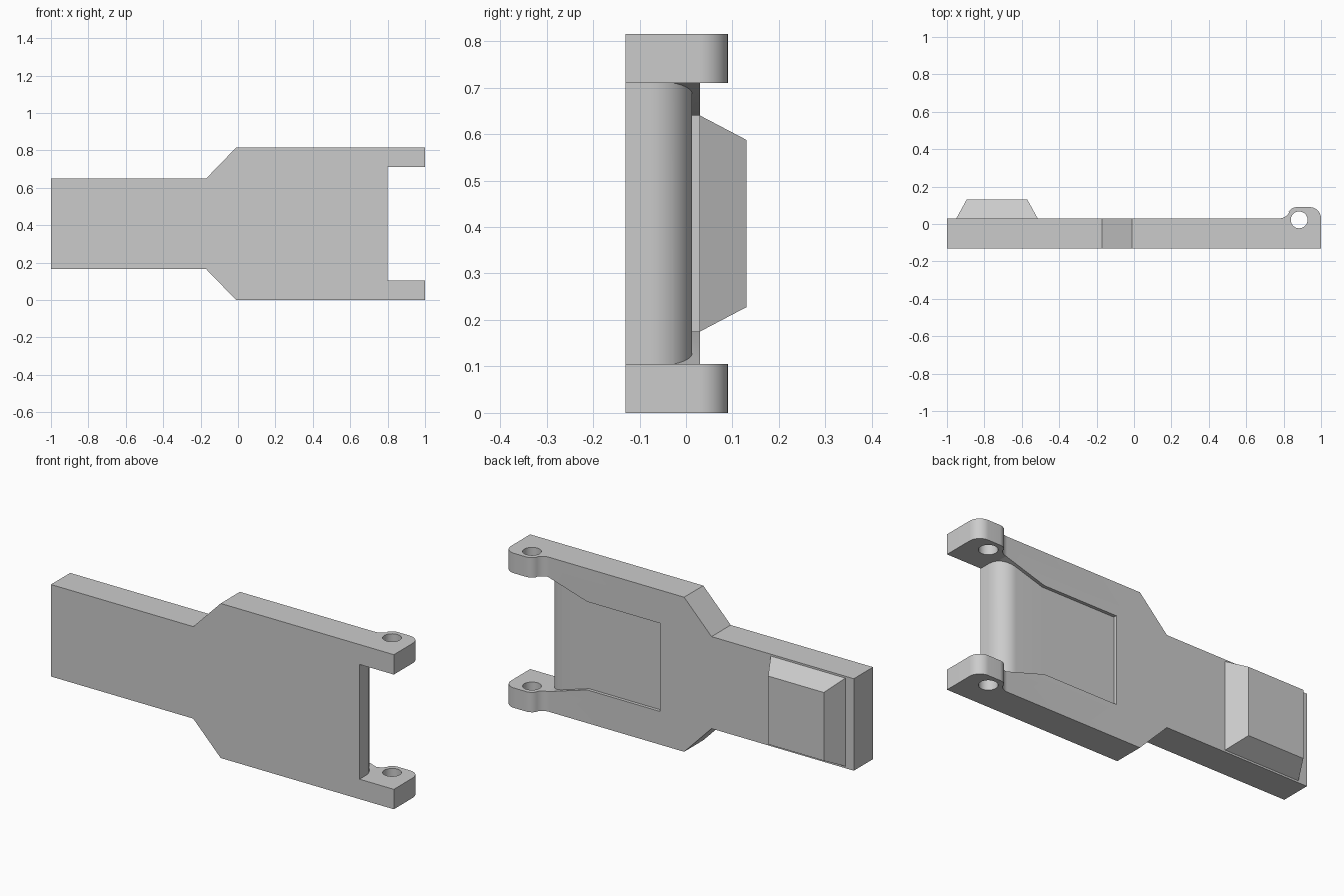
import bpy, bmesh
from math import sin, cos, radians

cube = bpy.data.objects.get("Cube")
if cube:
    bpy.data.objects.remove(cube, do_unlink=True)

grey = bpy.data.materials.new("plain grey")
colour = (0.6, 0.6, 0.6, 1)
grey.diffuse_color = colour
grey.use_nodes = True
grey.node_tree.nodes["Principled BSDF"].inputs["Base Color"].default_value = colour

MID = 0.4075   # height of the mirror plane
BACK = 0.03    # back surface of the plate
FRONT = -0.13


def arc(cx, cy, r, start, end, steps=16):
    angles = [radians(start + (end - start) * i / steps) for i in range(steps + 1)]
    return [(cx + r * cos(a), cy + r * sin(a)) for a in angles]


def make(name, bm):
    bmesh.ops.recalc_face_normals(bm, faces=bm.faces)
    mesh = bpy.data.meshes.new(name)
    bm.to_mesh(mesh)
    bm.free()
    mesh.materials.append(grey)
    obj = bpy.data.objects.new(name, mesh)
    bpy.context.collection.objects.link(obj)
    return obj


def prism(name, points, place, low, high):
    """Extrude a profile; place(a, b, depth) gives the 3D position."""
    bm = bmesh.new()
    rings = [[bm.verts.new(place(a, b, d)) for a, b in points] for d in (low, high)]
    n = len(points)
    for ring in rings:
        bm.faces.new(ring)
    for i in range(n):
        j = (i + 1) % n
        bm.faces.new((rings[0][i], rings[0][j], rings[1][j], rings[1][i]))
    return make(name, bm)


def along_y(a, b, d):
    return (a, d, b)


def along_z(a, b, d):
    return (a, b, d)


def mirrored(half):
    """Close an outline given as (x, half width) about the mid height."""
    return [(x, MID + h) for x, h in half] + [(x, MID - h) for x, h in reversed(half)]


def combine(target, tool, operation):
    tool.hide_render = True
    mod = target.modifiers.new(operation, "BOOLEAN")
    mod.operation, mod.object, mod.solver = operation, tool, "EXACT"
    bpy.ops.object.select_all(action="DESELECT")
    bpy.context.view_layer.objects.active = target
    target.select_set(True)
    bpy.ops.object.modifier_apply(modifier=mod.name)
    bpy.data.objects.remove(tool, do_unlink=True)


# Main plate: stepped front outline crossed with the side profile of the hinge lugs
half_outline = [(-1, 0.2425), (-0.17, 0.2425), (-0.01, MID), (1, MID)]
body = prism("hinged_plate", mirrored(half_outline), along_y, -0.3, 0.3)
side = [(-1.2, FRONT), (1.2, FRONT), (1.2, -0.1), (1, -0.1)]
side += arc(0.94, 0.03, 0.06, 0, 90)                 # rounded lug tip
side += arc(0.87, 0.04, 0.05, 90, 150, 10)           # lug shoulder
side += arc(0.777, 0.089, 0.059, -28, -90, 10)       # fillet into the plate
side += [(-1.2, BACK)]
combine(body, prism("side_profile", side, along_z, -0.2, 1), "INTERSECT")

# Flared shallow recess that opens into the gap between the lugs
half_recess = [(0.13, 0.2325), (0.556, 0.2325), (0.785, 0.3025), (1.1, 0.3025)]
recess = prism("recess_cutter", mirrored(half_recess), along_y, -0.4, 0.2)
floor = [(0, 0.013)] + arc(0.71, -0.077, 0.09, 90, 0)
floor += [(0.8, -0.3), (1.3, -0.3), (1.3, 0.15), (0, 0.15)]
combine(recess, prism("floor_profile", floor, along_z, -0.2, 1), "INTERSECT")
combine(body, recess, "DIFFERENCE")

# Pin holes through both lugs
pin = prism("pin_cutter", arc(0.883, 0.022, 0.045, 0, 348.75, 31), along_z, -0.2, 1)
combine(body, pin, "DIFFERENCE")
bpy.ops.object.shade_smooth_by_angle(angle=radians(30))

# Tapered block on the back of the narrow end
bm = bmesh.new()
bmesh.ops.create_cube(bm, size=1)
for v in bm.verts:
    top = v.co.y > 0
    v.co.x = -0.7325 + v.co.x * (0.325 if top else 0.435)
    v.co.z = MID + v.co.z * (0.36 if top else 0.465)
    v.co.y = 0.13 if top else BACK
make("tapered_block", bm)
